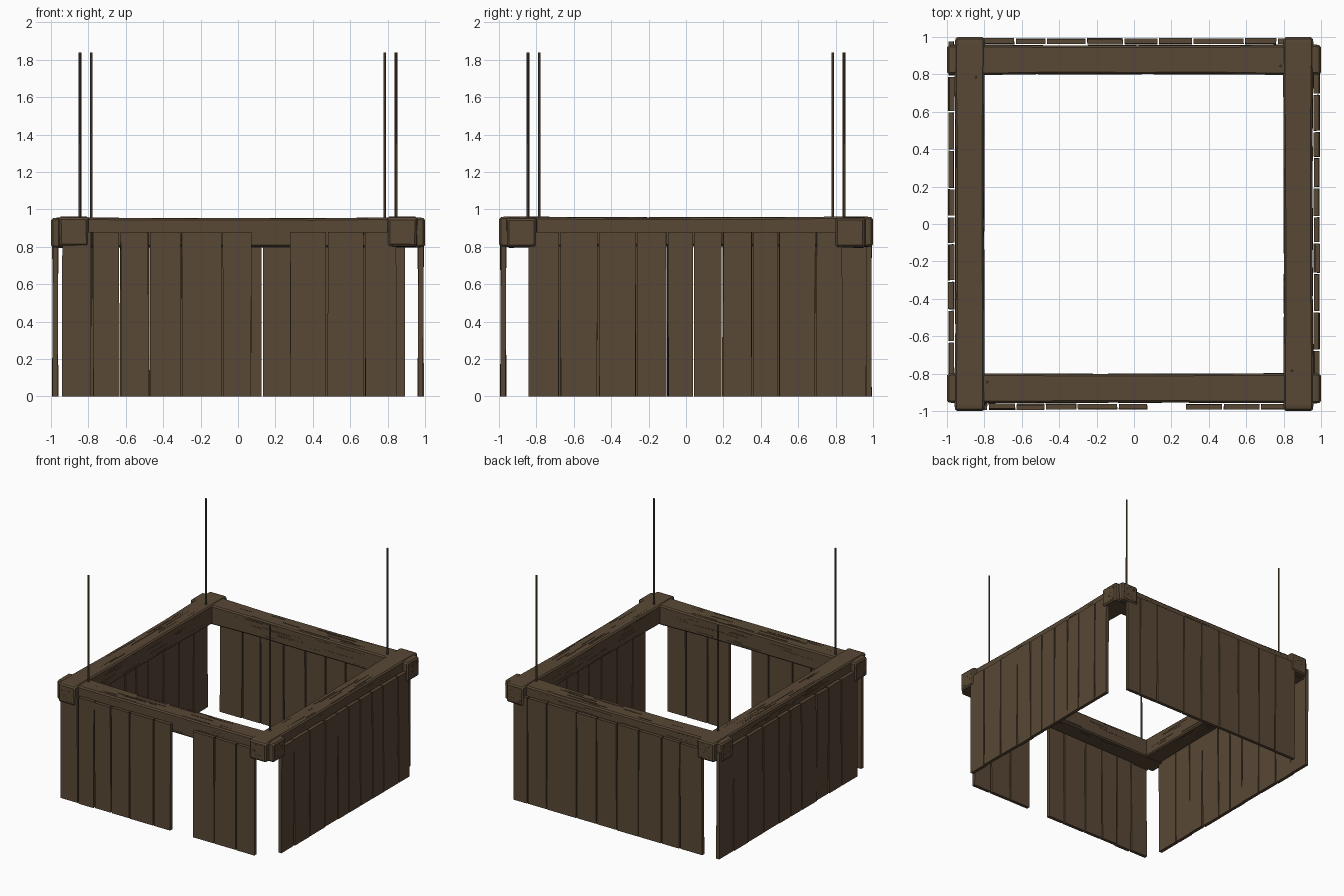
import bpy, bmesh, math, random
from mathutils import Matrix, Vector

random.seed(7)
default_cube = bpy.data.objects.get("Cube")
if default_cube:
    bpy.data.objects.remove(default_cube, do_unlink=True)


def make_material(name, colour):
    material = bpy.data.materials.new(name)
    material.use_nodes = True
    material.diffuse_color = (*colour, 1)
    shader = material.node_tree.nodes["Principled BSDF"]
    shader.inputs["Base Color"].default_value = (*colour, 1)
    shader.inputs["Roughness"].default_value = 0.9
    return material


WOOD = make_material("brown wood", (0.098, 0.065, 0.036))


def jitter(amount):
    return random.uniform(-amount, amount)


def finish(bm, name, matrix, edge=0):
    """Turn a bmesh into a wooden object, with worn edges if wanted."""
    mesh = bpy.data.meshes.new(name)
    bm.to_mesh(mesh)
    bm.free()
    mesh.materials.append(WOOD)
    obj = bpy.data.objects.new(name, mesh)
    bpy.context.collection.objects.link(obj)
    obj.matrix_world = matrix
    if edge:
        bevel = obj.modifiers.new("worn edges", "BEVEL")
        bevel.width = edge
        bevel.segments = 1
        bevel.limit_method = "ANGLE"
        bevel.angle_limit = math.radians(40)


def box(bm, centre, size):
    matrix = Matrix.Translation(centre) @ Matrix.Diagonal((*size, 1))
    return bmesh.ops.create_cube(bm, size=1, matrix=matrix)["verts"]


def turn(angle):
    return Matrix.Rotation(math.radians(angle), 4, "Z")


# Beams: squared logs that cross at the corners, slightly slimmer between them
HALF = 0.08


def beam(name, matrix):
    bm = bmesh.new()
    box(bm, (0, 0, 0), (2, 2 * HALF, 2 * HALF))
    for cut in (-0.97, -0.78, -0.4, 0, 0.4, 0.78, 0.97):
        bmesh.ops.bisect_plane(bm, geom=bm.verts[:] + bm.edges[:] + bm.faces[:],
                               plane_co=(cut, 0, 0), plane_no=(1, 0, 0))
    for v in bm.verts:
        slim = 0.95 if abs(v.co.x) < 0.75 or abs(v.co.x) > 0.98 else 1
        v.co.y = v.co.y * slim + jitter(0.002)
        v.co.z = v.co.z * slim + jitter(0.002)
    finish(bm, name, matrix, 0.01)

    # Raised grain on the long faces and short chips on the cut ends
    bm = bmesh.new()
    for side in range(4):
        roll = Matrix.Rotation(side * math.pi / 2, 4, "X")
        for i in range(18):
            spot = Vector((jitter(0.75), jitter(0.06), HALF - 0.005))
            verts = box(bm, spot, (random.uniform(0.05, 0.28), 0.006, 0.007))
            bmesh.ops.transform(bm, matrix=roll, verts=verts)
    for end in (-1, 1):
        for i in range(18):
            spot = (end * 0.997, jitter(0.06), jitter(0.06))
            box(bm, spot, (0.008, random.uniform(0.008, 0.025), 0.006))
    finish(bm, name + "_grain", matrix)


OFFSET = 0.878
for name, angle, height in (("front_beam", 0, 0.876), ("left_side_beam", 90, 0.88),
                            ("back_beam", 180, 0.876), ("right_side_beam", 270, 0.88)):
    beam(name, turn(angle) @ Matrix.Translation((0, -OFFSET, height)))


# Wall boards: each run lists the joints between neighbouring boards
def boards(name, joints, axis, level):
    for number, (start, stop) in enumerate(zip(joints, joints[1:]), 1):
        bm = bmesh.new()
        verts = box(bm, (0, 0, 0.44), (stop - start - 0.009, 0.028, 0.88))
        lean = jitter(0.004)
        for v in verts:
            v.co.x += jitter(0.002)
            v.co.y += lean * (1 if v.co.z > 0.4 else -1)
        middle = (start + stop) / 2
        place = Matrix.Translation((middle, level, 0))
        if axis == "y":
            place = Matrix.Translation((level, middle, 0)) @ turn(90)
        finish(bm, f"{name}_{number}", place)


WALL = 0.977
boards("front_board", (-0.945, -0.78, -0.63, -0.475, -0.305, -0.085, 0.075), "x", -WALL)
boards("front_door_side_board", (0.275, 0.475, 0.675, 0.85), "x", -WALL)
boards("back_board", (-0.845, -0.635, -0.47, -0.255, -0.055, 0.13, 0.315,
                      0.59, 0.765, 0.895), "x", WALL)
boards("left_board", (-0.845, -0.675, -0.47, -0.265, -0.1, 0.04, 0.195,
                      0.355, 0.495, 0.695, 0.84), "y", WALL)
boards("right_board", (-0.845, -0.63, -0.46, -0.305, -0.105, 0.04, 0.19,
                       0.395, 0.6, 0.79, 0.98), "y", -WALL)

# Corner rods: one slim upright on every beam crossing
for number in range(4):
    bm = bmesh.new()
    bmesh.ops.create_cone(bm, cap_ends=True, segments=6, radius1=0.008,
                          radius2=0.007, depth=0.94)
    place = turn(90 * number) @ Matrix.Translation((0.785, 0.845, 1.37))
    finish(bm, f"corner_rod_{number + 1}", place)
